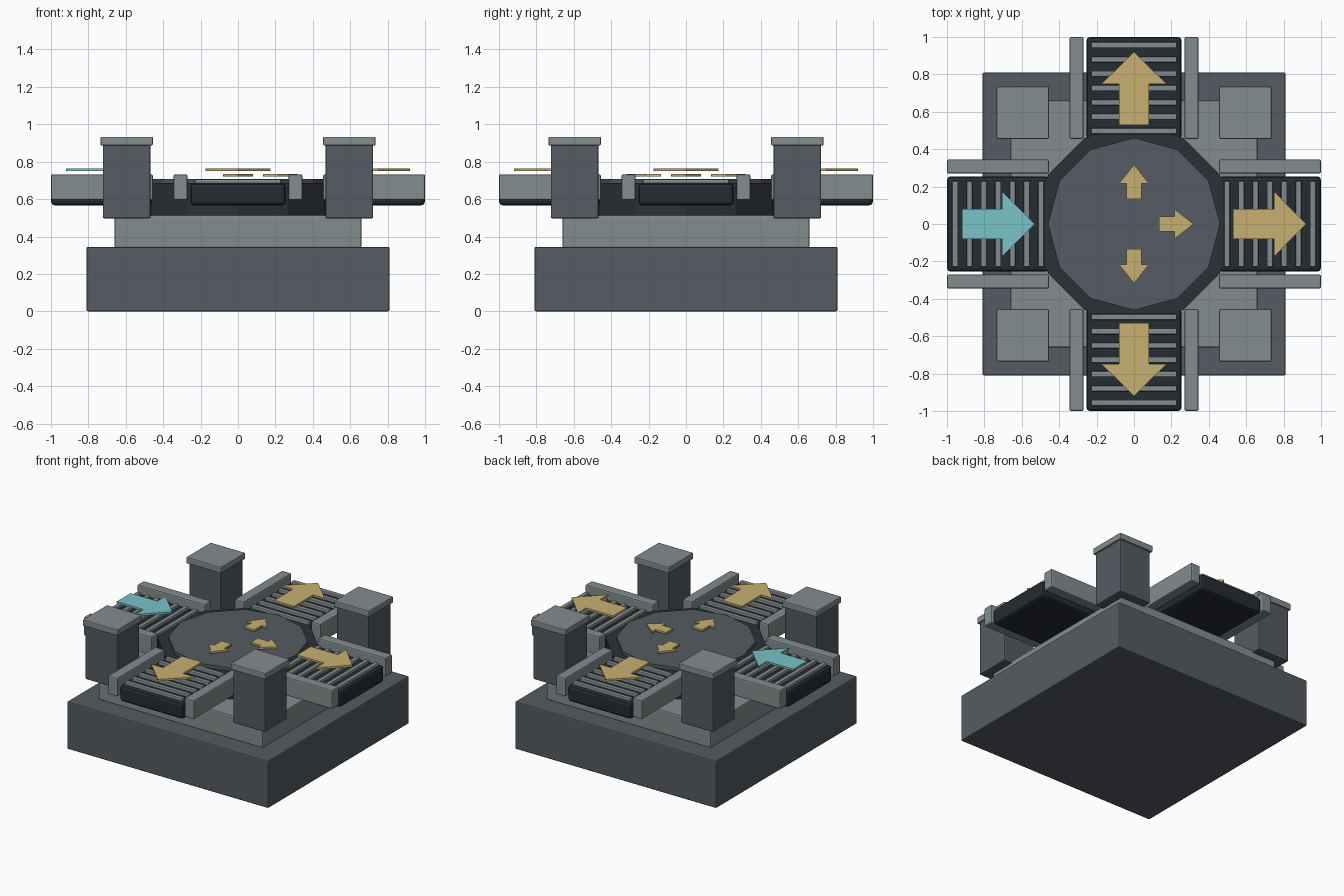
import bpy
from math import radians
from mathutils import Matrix

cube = bpy.data.objects.get("Cube")
if cube:
    bpy.data.objects.remove(cube, do_unlink=True)


def material(name, rgb):
    mat = bpy.data.materials.new(name)
    mat.use_nodes = True
    mat.diffuse_color = (*rgb, 1)
    mat.node_tree.nodes["Principled BSDF"].inputs["Base Color"].default_value = (*rgb, 1)
    return mat


slate = material("slate grey", (0.091, 0.106, 0.122))
steel = material("light steel", (0.231, 0.262, 0.272))
charcoal = material("charcoal", (0.025, 0.031, 0.037))
rubber = material("belt black", (0.019, 0.025, 0.032))
yellow = material("sand yellow", (0.578, 0.434, 0.160))
cyan = material("pale cyan", (0.188, 0.546, 0.578))


def finish(obj, name, mat, bevel, turn):
    obj.name = name
    obj.data.materials.append(mat)
    obj.data.transform(Matrix.Rotation(radians(turn), 4, "Z"))
    if bevel:
        mod = obj.modifiers.new("soft edges", "BEVEL")
        mod.width = bevel
        mod.segments = 2
    return obj


def box(name, x, y, z, mat, bevel=0.008, turn=0):
    """Box from (low, high) ranges, turned about the centre of the model."""
    bpy.ops.mesh.primitive_cube_add(size=1)
    obj = bpy.context.object
    size = Matrix.Diagonal((x[1] - x[0], y[1] - y[0], z[1] - z[0], 1))
    obj.data.transform(Matrix.Translation([sum(r) / 2 for r in (x, y, z)]) @ size)
    return finish(obj, name, mat, bevel, turn)


def disc(name, radius, z, mat):
    bpy.ops.mesh.primitive_cylinder_add(vertices=12, radius=radius, depth=z[1] - z[0])
    obj = bpy.context.object
    obj.data.transform(Matrix.Translation((0, 0, sum(z) / 2)))
    return finish(obj, name, mat, 0, 0)


def arrow(name, tail, neck, tip, shaft, head, z, mat, turn):
    """Flat arrow lying along x."""
    outline = [(tail, -shaft), (neck, -shaft), (neck, -head), (tip, 0),
               (neck, head), (neck, shaft), (tail, shaft)]
    n = len(outline)
    verts = [(x, y, h) for h in (z, z + 0.014) for x, y in outline]
    faces = [tuple(reversed(range(n))), tuple(range(n, 2 * n))]
    faces += [(i, (i + 1) % n, n + (i + 1) % n, n + i) for i in range(n)]
    mesh = bpy.data.meshes.new(name)
    mesh.from_pydata(verts, [], faces)
    obj = bpy.data.objects.new(name, mesh)
    bpy.context.collection.objects.link(obj)
    return finish(obj, name, mat, 0, turn)


# Stepped base
box("base", (-0.81, 0.81), (-0.81, 0.81), (0, 0.345), slate)
box("plinth", (-0.66, 0.66), (-0.66, 0.66), (0.34, 0.515), steel)

# Turntable
disc("turntable_drum", 0.53, (0.51, 0.685), charcoal)
disc("turntable_plate", 0.46, (0.68, 0.708), slate)

# Four sides and four corners
for side, turn in (("left", 0), ("back", 90), ("right", 180), ("front", 270)):
    # Conveyor bed with rollers
    box(side + "_bed", (0.455, 1.0), (-0.255, 0.255), (0.567, 0.685), rubber, 0.02, turn)
    for i in range(7):
        x = 0.497 + i * 0.0765
        box(side + "_roller", (x - 0.016, x + 0.016), (-0.23, 0.23),
            (0.66, 0.706), steel, 0.006, turn)

    # Guard rails
    for s in (-1, 1):
        box(side + "_rail", (0.455, 1.0), sorted((s * 0.27, s * 0.345)),
            (0.595, 0.732), steel, 0.008, turn)

    # Direction arrows: the right side feeds in, the others lead out
    if side == "right":
        arrow("entry_arrow", 0.92, 0.705, 0.53, 0.08, 0.175, 0.75, cyan, turn)
    else:
        arrow(side + "_exit_arrow", 0.53, 0.748, 0.92, 0.08, 0.175, 0.75, yellow, turn)
        arrow(side + "_plate_arrow", 0.133, 0.216, 0.318, 0.04, 0.08, 0.72, yellow, turn)

    # Corner post and cap
    box("corner_post", (0.467, 0.723), (0.467, 0.723), (0.497, 0.895), slate, 0.008, turn)
    box("post_cap", (0.455, 0.735), (0.455, 0.735), (0.887, 0.933), steel, 0.006, turn)
